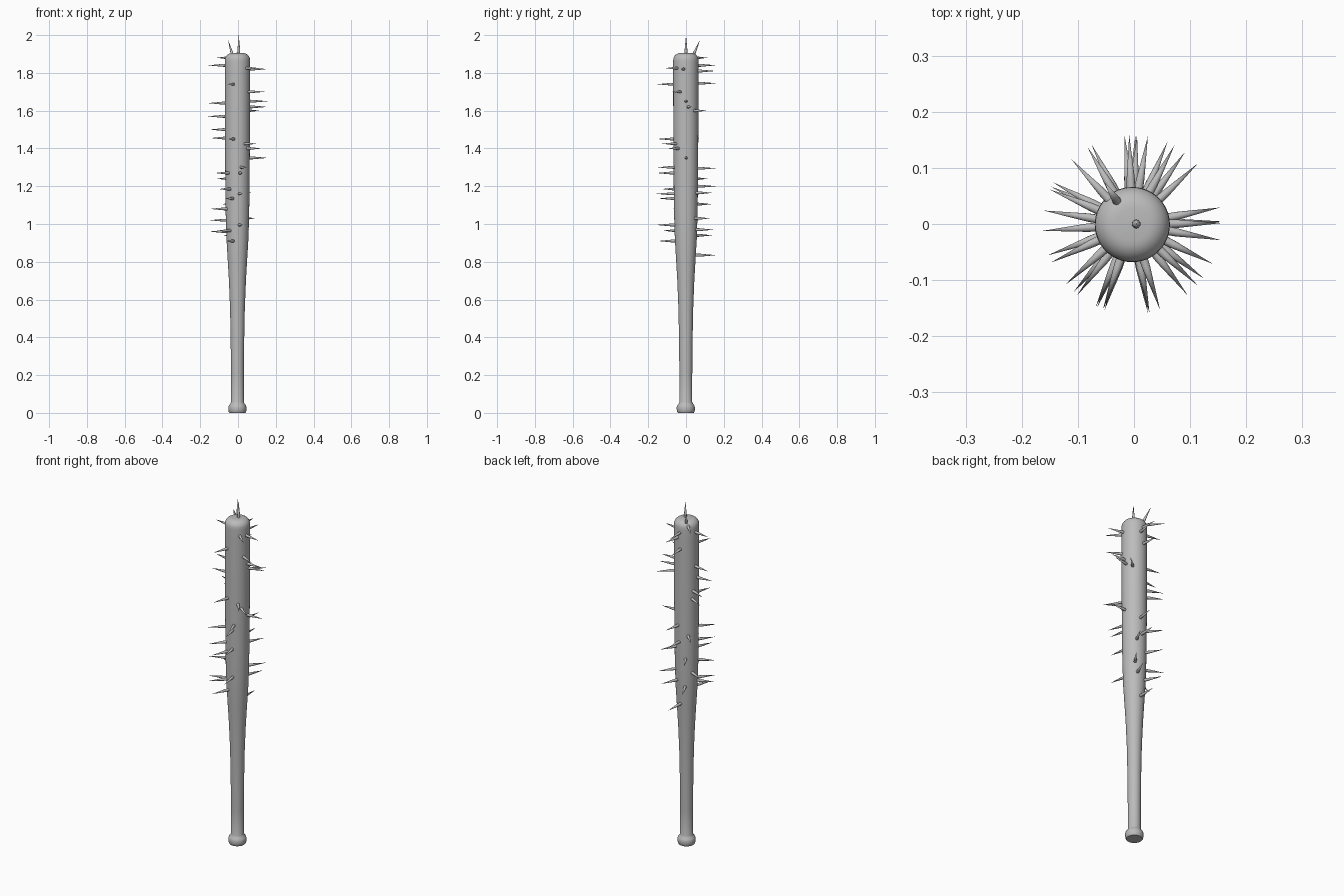
import bpy, bmesh, math
from mathutils import Vector

if "Cube" in bpy.data.objects:
    bpy.data.objects.remove(bpy.data.objects["Cube"])

CX, CY = -0.003, -0.001   # bat axis

grey = bpy.data.materials.new("plain grey")
grey.diffuse_color = (0.5, 0.5, 0.5, 1)
grey.use_nodes = True
grey.node_tree.nodes["Principled BSDF"].inputs["Base Color"].default_value = grey.diffuse_color


def finish(bm, name):
    bmesh.ops.recalc_face_normals(bm, faces=bm.faces)
    me = bpy.data.meshes.new(name)
    bm.to_mesh(me)
    bm.free()
    me.materials.append(grey)
    ob = bpy.data.objects.new(name, me)
    bpy.context.collection.objects.link(ob)
    bpy.ops.object.select_all(action='DESELECT')
    ob.select_set(True)
    bpy.context.view_layer.objects.active = ob
    bpy.ops.object.shade_smooth_by_angle(angle=math.radians(40))
    return ob


def lathe(bm, profile, origin, axis, seg):
    """Revolve (radius, distance) points around an axis."""
    rot = Vector((0, 0, 1)).rotation_difference(axis)
    rings = []
    for r, d in profile:
        n = seg if r > 0 else 1
        rings.append([bm.verts.new(origin + rot @ Vector((
            r * math.cos(math.tau * i / seg), r * math.sin(math.tau * i / seg), d)))
            for i in range(n)])
    for a, b in zip(rings, rings[1:]):
        for i in range(seg):
            j = (i + 1) % seg
            quad = [a[i % len(a)], a[j % len(a)], b[j % len(b)], b[i % len(b)]]
            bm.faces.new(list(dict.fromkeys(quad)))


# Bat: knob, handle, taper, barrel, rounded end
profile = [(0, 0), (0.042, 0), (0.046, 0.006), (0.048, 0.018), (0.048, 0.03),
           (0.045, 0.04), (0.038, 0.048), (0.034, 0.058), (0.034, 0.2), (0.036, 0.4),
           (0.039, 0.55), (0.045, 0.7), (0.052, 0.82), (0.058, 0.92), (0.062, 1.05),
           (0.064, 1.2), (0.066, 1.45), (0.067, 1.8), (0.067, 1.86)]
for k in range(1, 8):
    a = math.radians(90 * k / 7)
    profile.append((0.029 + 0.038 * math.cos(a), 1.867 + 0.038 * math.sin(a)))
profile.append((0, 1.907))
bm = bmesh.new()
lathe(bm, profile, Vector((CX, CY, 0)), Vector((0, 0, 1)), 48)
finish(bm, "bat")

# Side spikes: height and compass angle (0 = +x, 90 = +y)
side = [(1.88, 133), (1.84, 171), (1.84, 92), (1.82, -10), (1.825, -43), (1.81, 80),
        (1.74, -109), (1.745, 95), (1.70, -26), (1.65, 1), (1.62, 11), (1.60, 43),
        (1.64, 171), (1.57, 184), (1.50, 157), (1.455, 152), (1.45, -108),
        (1.425, -52), (1.40, -37), (1.35, 2), (1.30, -72), (1.295, 80),
        (1.27, -79), (1.27, -138), (1.24, 133), (1.20, 87), (1.185, -128),
        (1.16, -80), (1.165, 62), (1.135, -114), (1.105, 120), (1.08, 205),
        (1.03, 54), (1.02, 155), (0.995, -80), (0.965, -131), (0.96, 200),
        (0.97, 67), (0.94, 117), (0.91, -113), (0.835, 88)]
bm = bmesh.new()
cone = [(0, 0), (0.0085, 0), (0.0075, 0.04), (0, 0.12)]
for z, deg in side:
    a = math.radians(deg)
    d = Vector((math.cos(a), math.sin(a), 0))
    lathe(bm, cone, Vector((CX, CY, z)) + d * 0.04, d, 12)
finish(bm, "side_spikes")

# End spikes: one upright, one leaning
bm = bmesh.new()
for base, tip in (((0.004, 0, 1.88), (0.004, 0, 2.0)),
                  ((-0.022, 0.028, 1.868), (-0.053, 0.075, 1.977))):
    b, t = Vector(base), Vector(tip)
    lathe(bm, cone, b, (t - b).normalized(), 12)
finish(bm, "end_spikes")
